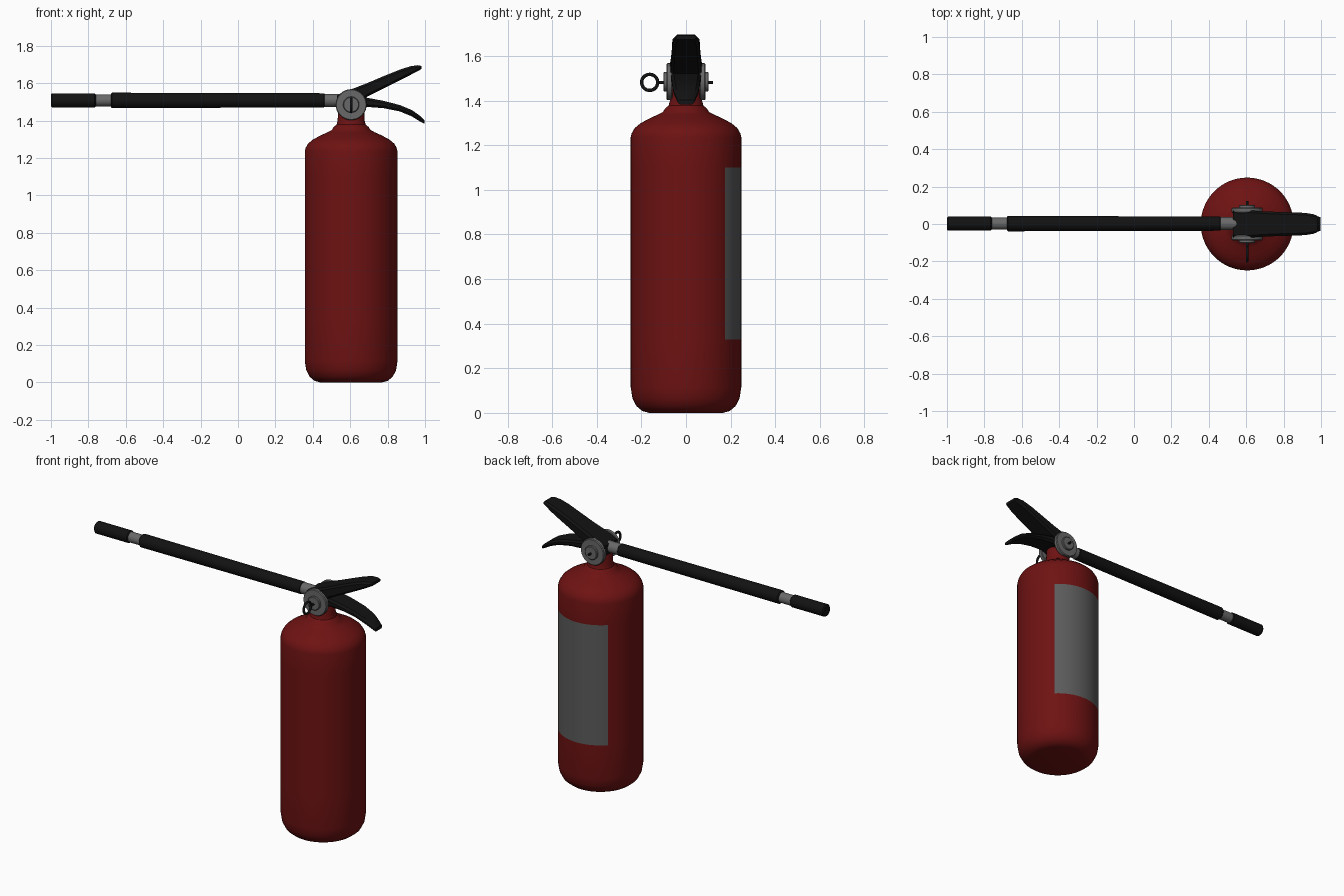
import bpy, bmesh, math
from mathutils import Matrix, Vector

if "Cube" in bpy.data.objects:
    bpy.data.objects.remove(bpy.data.objects["Cube"])

CX = 0.605          # tank axis
HZ = 1.485          # pivot height


def material(name, rgb):
    m = bpy.data.materials.new(name)
    m.diffuse_color = (*rgb, 1)
    m.use_nodes = True
    m.node_tree.nodes["Principled BSDF"].inputs["Base Color"].default_value = m.diffuse_color
    return m


RED = material("tank red", (0.155, 0.006, 0.006))
LABEL = material("label grey", (0.105, 0.105, 0.105))
METAL = material("metal grey", (0.14, 0.14, 0.14))
BLACK = material("black rubber", (0.006, 0.006, 0.006))


def finish(name, bm, mats, angle=35):
    bmesh.ops.recalc_face_normals(bm, faces=bm.faces)
    me = bpy.data.meshes.new(name)
    bm.to_mesh(me)
    bm.free()
    ob = bpy.data.objects.new(name, me)
    bpy.context.collection.objects.link(ob)
    for m in mats:
        me.materials.append(m)
    bpy.ops.object.select_all(action='DESELECT')
    ob.select_set(True)
    bpy.context.view_layer.objects.active = ob
    bpy.ops.object.shade_smooth_by_angle(angle=math.radians(angle))
    return ob


def lathe(name, profile, mats, place, seg=32, rule=None):
    """Spin (radius, height) points around z, cap both ends, then place."""
    bm = bmesh.new()
    rings = [[bm.verts.new((r * math.cos(2 * math.pi * i / seg),
                            r * math.sin(2 * math.pi * i / seg), h))
              for i in range(seg)] for r, h in profile]
    for a, b in zip(rings, rings[1:]):
        for i in range(seg):
            j = (i + 1) % seg
            bm.faces.new((a[i], a[j], b[j], b[i]))
    bm.faces.new(rings[0][::-1])
    bm.faces.new(rings[-1])
    if rule:
        for f in bm.faces:
            f.material_index = rule(f.calc_center_median())
    bm.transform(place)
    return finish(name, bm, mats)


# Tank with its label on the back quarter
tank_profile = [(0.165, 0), (0.195, 0.008), (0.222, 0.03), (0.24, 0.065), (0.248, 0.115),
                (0.248, 0.33), (0.248, 1.10), (0.248, 1.235), (0.243, 1.255),
                (0.23, 1.277), (0.205, 1.298), (0.165, 1.32), (0.125, 1.338),
                (0.103, 1.35), (0.093, 1.366), (0.078, 1.378), (0.072, 1.40),
                (0.069, 1.52)]


def label_rule(c):
    return int(0.33 < c.z < 1.10 and c.y > abs(c.x))


lathe("tank", tank_profile, [RED, LABEL], Matrix.Translation((CX, 0, 0)), 64, label_rule)

# Hose, couplings and nozzle run along x
along_x = Matrix.Translation((0, 0.002, 1.508)) @ Matrix.Rotation(math.pi / 2, 4, 'Y')


def pipe(name, x0, x1, r0, r1, mat, b=0.006):
    lathe(name, [(r0 - b, x0), (r0, x0 + b), (r1, x1 - b), (r1 - b, x1)],
          [mat], along_x, 24)


pipe("nozzle", -1.0, -0.76, 0.038, 0.038, BLACK)
pipe("nozzle_coupling", -0.78, -0.66, 0.032, 0.032, METAL)
pipe("hose", -0.68, 0.465, 0.041, 0.038, BLACK)
pipe("valve_coupling", 0.45, 0.57, 0.035, 0.035, METAL)

# Pivot discs on both sides
for name, s in (("front_pivot_disc", 1), ("back_pivot_disc", -1)):
    lathe(name, [(0.08, 0.06), (0.083, 0.064), (0.083, 0.082), (0.079, 0.087),
                 (0.043, 0.087), (0.043, 0.098), (0.039, 0.101)], [METAL],
          Matrix.Translation((CX, 0, HZ)) @ Matrix.Rotation(s * math.pi / 2, 4, 'X'))

# Safety pin and its pull ring
lathe("safety_pin", [(0.007, -0.122), (0.007, 0.122)], [BLACK],
      Matrix.Translation((CX, 0, HZ - 0.003)) @ Matrix.Rotation(math.pi / 2, 4, 'X'), 12)
bpy.ops.mesh.primitive_torus_add(location=(CX, -0.163, HZ - 0.003),
                                 rotation=(0, math.pi / 2, 0),
                                 major_radius=0.036, minor_radius=0.0075,
                                 major_segments=32, minor_segments=10)
ring = bpy.context.object
ring.name = "pull_ring"
ring.data.materials.append(BLACK)
bpy.ops.object.shade_smooth_by_angle(angle=math.radians(60))


# Levers: loft of boxes (x, top, bottom, half width)
def lever(name, sections):
    bm = bmesh.new()
    rings = []
    for x, t, b, w in sections:
        c = min(0.012, (t - b) * 0.35)      # chamfered corners
        pts = [(-w, b + c), (-w + c, b), (w - c, b), (w, b + c),
               (w, t - c), (w - c, t), (-w + c, t), (-w, t - c)]
        rings.append([bm.verts.new((x, y, z)) for y, z in pts])
    for a, b in zip(rings, rings[1:]):
        for i in range(8):
            j = (i + 1) % 8
            bm.faces.new((a[i], a[j], b[j], b[i]))
    bm.faces.new(rings[0])
    bm.faces.new(rings[-1])
    finish(name, bm, [BLACK])


lever("upper_lever", [(0.53, 1.535, 1.47, 0.072), (0.60, 1.565, 1.45, 0.074),
                      (0.69, 1.600, 1.528, 0.068), (0.78, 1.638, 1.572, 0.064),
                      (0.865, 1.672, 1.615, 0.062), (0.92, 1.690, 1.643, 0.059),
                      (0.96, 1.696, 1.664, 0.052), (0.98, 1.692, 1.675, 0.044)])
lever("lower_handle", [(0.60, 1.535, 1.44, 0.071), (0.69, 1.522, 1.473, 0.067),
                       (0.78, 1.505, 1.466, 0.064), (0.865, 1.483, 1.449, 0.061),
                       (0.93, 1.456, 1.422, 0.056), (0.975, 1.424, 1.394, 0.043),
                       (0.997, 1.403, 1.383, 0.036)])
